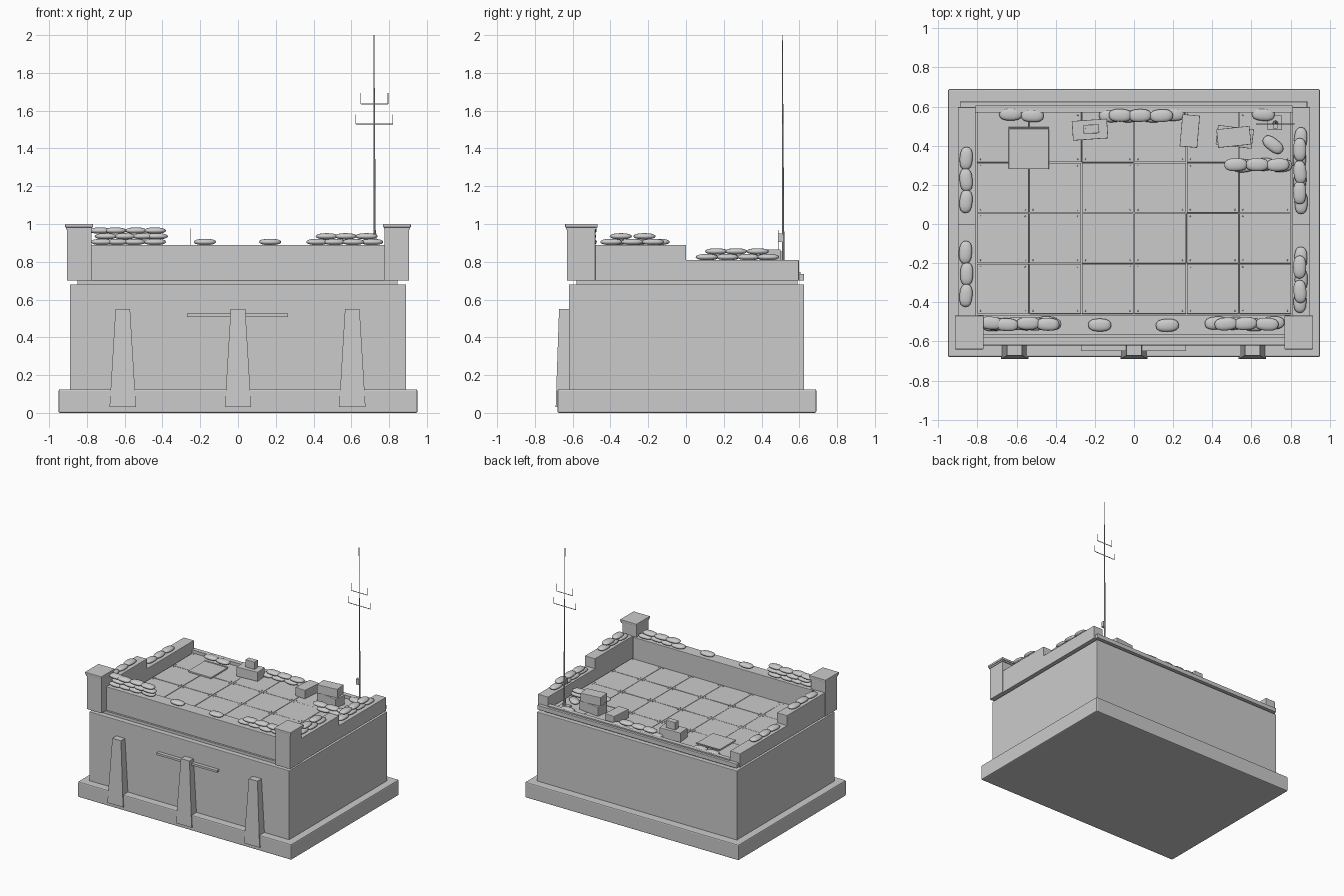
import bpy, bmesh, math, random
from mathutils import Matrix, Vector

cube = bpy.data.objects.get("Cube")
if cube:
    bpy.data.objects.remove(cube, do_unlink=True)
random.seed(4)

concrete = bpy.data.materials.new("concrete_grey")
concrete.use_nodes = True
GREY = (0.6, 0.6, 0.6, 1)
concrete.diffuse_color = GREY
concrete.node_tree.nodes["Principled BSDF"].inputs["Base Color"].default_value = GREY


def finish(name, bm, bevel=0, smooth=False):
    mesh = bpy.data.meshes.new(name)
    bm.to_mesh(mesh)
    bm.free()
    mesh.materials.append(concrete)
    ob = bpy.data.objects.new(name, mesh)
    bpy.context.collection.objects.link(ob)
    if bevel:
        mod = ob.modifiers.new("Bevel", 'BEVEL')
        mod.width = bevel
        mod.segments = 2
    if smooth:
        for p in mesh.polygons:
            p.use_smooth = True
    return ob


def box(name, x, y, z, bevel=0):
    """Box from three (low, high) ranges."""
    bm = bmesh.new()
    size = [b - a for a, b in (x, y, z)]
    mid = Vector([(a + b) / 2 for a, b in (x, y, z)])
    bmesh.ops.create_cube(bm, size=1, matrix=Matrix.Translation(mid) @ Matrix.Diagonal((*size, 1)))
    return finish(name, bm, bevel)


def turned_box(name, centre, size, angle=0, bevel=0.003):
    """Box standing on its centre point, turned about z."""
    w, d, h = size
    ob = box(name, (-w / 2, w / 2), (-d / 2, d / 2), (0, h), bevel)
    ob.location = centre
    ob.rotation_euler.z = math.radians(angle)
    return ob


def rod(name, a, b, r1, r2, sides=8):
    a, b = Vector(a), Vector(b)
    d = b - a
    bm = bmesh.new()
    bmesh.ops.create_cone(bm, cap_ends=True, segments=sides, radius1=r1, radius2=r2, depth=d.length,
                          matrix=Matrix.Translation((a + b) / 2) @ d.to_track_quat('Z', 'Y').to_matrix().to_4x4())
    return finish(name, bm)


# Main block
box("plinth", (-0.95, 0.95), (-0.68, 0.69), (0, 0.125), 0.008)
box("body", (-0.89, 0.89), (-0.62, 0.625), (0.1, 0.68), 0.004)
box("roof_slab", (-0.85, 0.845), (-0.58, 0.59), (0.67, 0.702))

# Tapered front buttresses
for i, x in enumerate((-0.61, 0, 0.605)):
    ob = box(f"buttress_{i}", (x - 0.07, x + 0.07), (-0.69, -0.6), (0.03, 0.55))
    for v in ob.data.vertices:
        if v.co.z > 0.3:
            v.co.x = x + (v.co.x - x) * 0.55
            if v.co.y < -0.65:
                v.co.y = -0.672
box("front_ledge", (-0.27, 0.265), (-0.648, -0.61), (0.508, 0.525))

# Parapet walls, pillars and caps
box("front_wall", (-0.8, 0.8), (-0.565, -0.465), (0.7, 0.89), 0.003)
for side, s in (("left", 1), ("right", -1)):
    def span(a, b):
        return tuple(sorted((a * s, b * s)))
    box(f"{side}_wall_front", span(0.81, 0.9), (-0.5, 0), (0.7, 0.89), 0.003)
    box(f"{side}_wall_back", span(0.81, 0.9), (-0.01, 0.597), (0.7, 0.81), 0.003)
    box(f"{side}_pillar", span(0.775, 0.905), (-0.63, -0.48), (0.7, 0.975), 0.003)
    box(f"{side}_pillar_cap", span(0.768, 0.915), (-0.64, -0.468), (0.982, 1.0), 0.003)
    box(f"{side}_pillar_collar", span(0.772, 0.91), (-0.635, -0.474), (0.97, 0.985))
box("back_kerb", (-0.81, 0.81), (0.57, 0.606), (0.7, 0.745))
box("back_lip", (-0.89, 0.885), (0.595, 0.625), (0.7, 0.735), 0.003)

# Roof deck panels with corner bolts
PW, PD, DECK = 0.268, 0.258, 0.72
bolts = bmesh.new()
for i in range(6):
    for j in range(4):
        cx, cy = (i - 2.5) * PW, -0.46 + (j + 0.5) * PD
        panel = turned_box(f"deck_panel_{i}_{j}", (cx, cy, 0.7), (PW - 0.003, PD - 0.003, 0.02), 0, 0.001)
        panel.rotation_euler.x = random.uniform(-0.008, 0.008)
        panel.rotation_euler.y = random.uniform(-0.008, 0.008)
        for sx in (-1, 1):
            for sy in (-1, 1):
                at = Vector((cx + sx * (PW / 2 - 0.02), cy + sy * (PD / 2 - 0.017), DECK + 0.001))
                bmesh.ops.create_cone(bolts, cap_ends=True, segments=6, radius1=0.004, radius2=0.003,
                                      depth=0.006, matrix=Matrix.Translation(at))
finish("deck_bolts", bolts)

# Hatch
box("hatch", (-0.64, -0.435), (0.28, 0.487), (0.72, 0.733), 0.003)
rod("hatch_hinge", (-0.64, 0.49, 0.733), (-0.435, 0.49, 0.733), 0.005, 0.005)

# Crates and radio
turned_box("radio_crate", (-0.225, 0.482, DECK), (0.18, 0.1, 0.075), 4)
turned_box("radio_set", (-0.218, 0.485, DECK + 0.075), (0.08, 0.045, 0.06), 2)
rod("radio_whip", (-0.25, 0.49, 0.85), (-0.25, 0.49, 0.975), 0.0015, 0.001, 6)
turned_box("crate_single", (0.285, 0.475, DECK), (0.09, 0.165, 0.07), -5)
turned_box("crate_lower", (0.515, 0.445, DECK), (0.185, 0.1, 0.075), -7)
turned_box("crate_upper", (0.51, 0.445, DECK + 0.075), (0.17, 0.095, 0.07), 6)

# Antenna mast
MX, MY = 0.722, 0.515
box("mast_foot", (MX - 0.04, MX + 0.035), (MY - 0.035, MY + 0.04), (DECK, 0.735), 0.003)
rod("mast_socket", (MX, MY, 0.73), (MX, MY, 0.79), 0.014, 0.01)
rod("mast", (MX + 0.002, MY, 0.73), (MX - 0.002, MY - 0.005, 2.0), 0.007, 0.002)
box("mast_box", (MX - 0.012, MX + 0.012), (MY - 0.028, MY - 0.004), (0.905, 0.95))
for n, (z, half, tip) in enumerate(((1.53, 0.098, 0.05), (1.635, 0.072, 0.058))):
    rod(f"crossbar_{n}", (MX - half, MY - 0.003, z), (MX + half, MY - 0.003, z), 0.003, 0.003, 6)
    for s in (-1, 1):
        x = MX + s * half
        rod(f"crossbar_tip_{n}_{s}", (x, MY - 0.003, z), (x, MY - 0.003, z + tip), 0.002, 0.002, 6)


# Sandbags: pillow shapes laid in rows
def bag(x, y, z, angle):
    bm = bmesh.new()
    bmesh.ops.create_uvsphere(bm, u_segments=16, v_segments=8, radius=1)
    for v in bm.verts:
        for k in (0, 1):
            v.co[k] = math.copysign(abs(v.co[k]) ** 0.8, v.co[k])
    v_scale = Matrix.Diagonal((0.059, 0.033, 0.0165, 1))
    bm.transform(v_scale)
    ob = finish("sandbag", bm, smooth=True)
    ob.location = (x, y, z + 0.015)
    ob.rotation_euler.z = math.radians(angle + random.uniform(-5, 5))


def row_x(xs, y, z):
    for x in xs:
        bag(x, y + random.uniform(-0.005, 0.005), z, 0)


def row_y(x, ys, z):
    for y in ys:
        bag(x + random.uniform(-0.004, 0.004), y, z, 90)


LAYER, LOW, HIGH = 0.03, 0.81, 0.89
row_x((-0.72, -0.64, -0.55, -0.44), -0.51, HIGH)
row_x((-0.7, -0.6, -0.5, -0.43), -0.51, HIGH + LAYER)
row_x((-0.73, -0.65, -0.54, -0.44), -0.51, HIGH + 2 * LAYER)
row_x((-0.175, 0.17), -0.513, HIGH)
row_x((0.42, 0.51, 0.61, 0.71), -0.51, HIGH)
row_x((0.47, 0.57, 0.68), -0.51, HIGH + LAYER)
row_y(-0.857, (0.335, 0.225, 0.115), LOW)
row_y(-0.857, (-0.145, -0.255, -0.365), HIGH)
row_y(0.85, (0.11, 0.22, 0.33, 0.435), LOW)
row_y(0.85, (0.16, 0.265, 0.38), LOW + LAYER)
row_y(0.85, (-0.175, -0.285, -0.395), HIGH)
row_y(0.85, (-0.22, -0.345), HIGH + LAYER)
row_x((-0.63, -0.52), 0.558, DECK)
row_x((-0.12, -0.02, 0.09, 0.2), 0.555, DECK)
row_x((-0.07, 0.03, 0.14), 0.55, DECK + LAYER)
row_x((0.66,), 0.56, DECK)
row_x((0.56, 0.66, 0.75), 0.3, DECK)
row_x((0.52, 0.63, 0.735), 0.3, DECK + LAYER)
bag(0.71, 0.405, DECK, -35)
